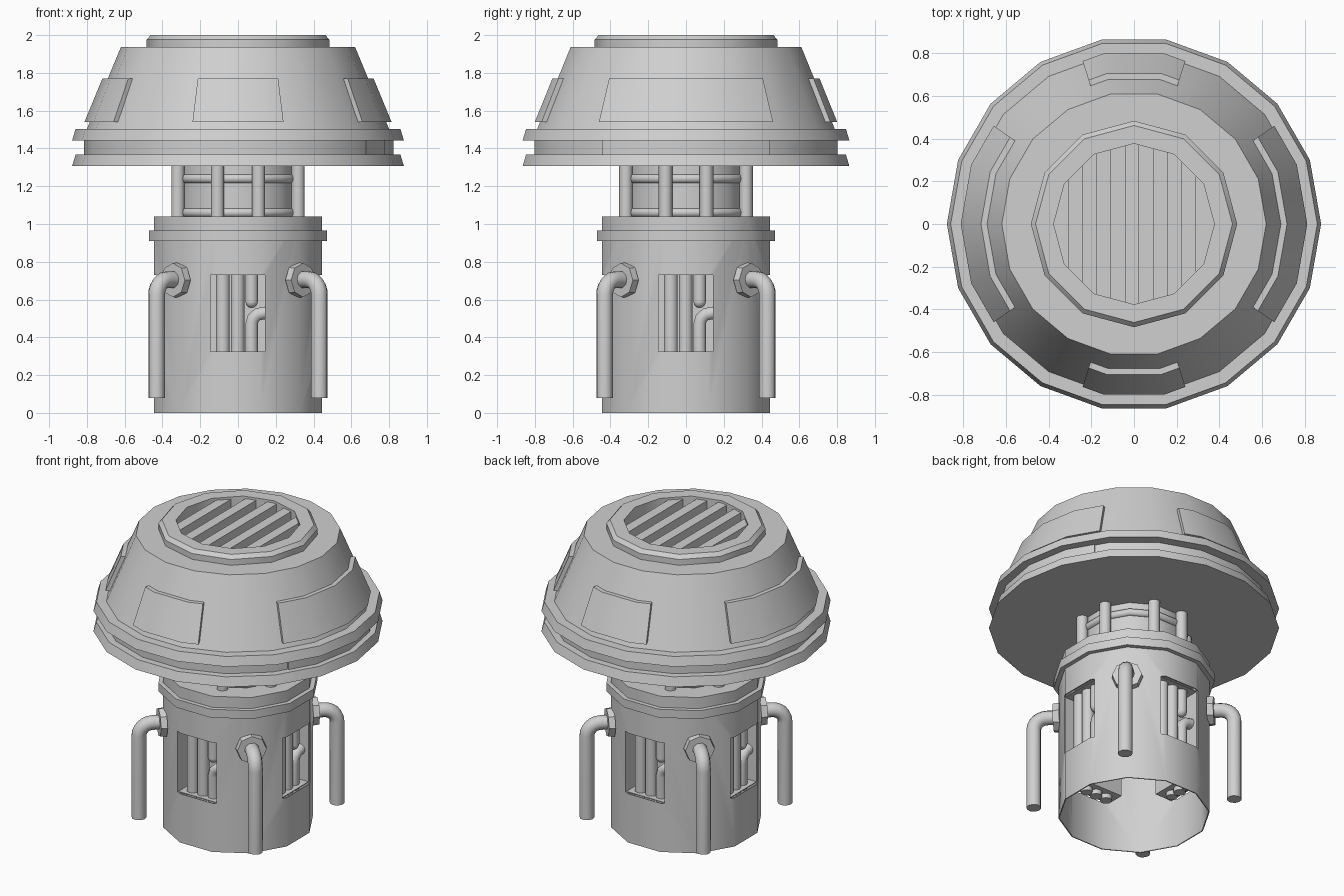
import bpy, bmesh, math
from mathutils import Vector, Matrix

if "Cube" in bpy.data.objects:
    bpy.data.objects.remove(bpy.data.objects["Cube"])

grey = bpy.data.materials.new("plain_grey")
grey.diffuse_color = (0.63, 0.63, 0.63, 1)
grey.use_nodes = True
grey.node_tree.nodes["Principled BSDF"].inputs["Base Color"].default_value = grey.diffuse_color


def finish(name, bm, angle=35):
    bmesh.ops.recalc_face_normals(bm, faces=bm.faces)
    me = bpy.data.meshes.new(name)
    bm.to_mesh(me)
    bm.free()
    ob = bpy.data.objects.new(name, me)
    bpy.context.collection.objects.link(ob)
    me.materials.append(grey)
    smooth(ob, angle)
    return ob


def smooth(ob, angle=35):
    bpy.ops.object.select_all(action='DESELECT')
    ob.select_set(True)
    bpy.context.view_layer.objects.active = ob
    bpy.ops.object.shade_smooth_by_angle(angle=math.radians(angle))


def skin(bm, rings, closed=False):
    """Join rings of points; end caps unless the rings form a loop."""
    vs = [[bm.verts.new(p) for p in r] for r in rings]
    n = len(vs[0])
    pairs = list(zip(vs, vs[1:])) + ([(vs[-1], vs[0])] if closed else [])
    for a, b in pairs:
        for i in range(n):
            j = (i + 1) % n
            bm.faces.new((a[i], a[j], b[j], b[i]))
    if not closed:
        bm.faces.new(vs[0])
        bm.faces.new(vs[-1])


def lathe(name, profile, n, closed=False, angle=35, start=0):
    bm = bmesh.new()
    ang = [math.radians(start) + math.tau * i / n for i in range(n)]
    skin(bm, [[(r * math.cos(a), r * math.sin(a), z) for a in ang] for r, z in profile], closed)
    return finish(name, bm, angle)


def tube(bm, path, r, n=10):
    """Sweep a round section along a planar path."""
    pts = [Vector(p) for p in path]
    normal = Vector((0, 1, 0))
    rings = []
    for i, p in enumerate(pts):
        t = (pts[min(i + 1, len(pts) - 1)] - pts[max(i - 1, 0)]).normalized()
        side = t.cross(normal).normalized()
        rings.append([p + r * (math.cos(math.tau * k / n) * normal + math.sin(math.tau * k / n) * side)
                      for k in range(n)])
    skin(bm, rings)


def box(bm, lo, hi):
    c = [(a + b) / 2 for a, b in zip(lo, hi)]
    s = [b - a for a, b in zip(lo, hi)]
    bmesh.ops.create_cube(bm, size=1, matrix=Matrix.Translation(c) @ Matrix.Diagonal((*s, 1)))


def turn(bm, deg):
    bmesh.ops.rotate(bm, verts=bm.verts, cent=(0, 0, 0), matrix=Matrix.Rotation(math.radians(deg), 3, 'Z'))


# hollow body, open at the bottom, with flats facing front, back and sides
body = lathe("body_shell", [(0.46, 0), (0.46, 1.04), (0.25, 1.04), (0.25, 1.03), (0.453, 1.03), (0.453, 0)],
             12, closed=True, start=15)

# window openings cut through the wall
bm = bmesh.new()
box(bm, (-0.145, -0.6, 0.325), (0.143, -0.30, 0.73))
base = bm.verts[:] + bm.edges[:] + bm.faces[:]
for k in (1, 2, 3):
    d = bmesh.ops.duplicate(bm, geom=base)
    bmesh.ops.rotate(bm, verts=[v for v in d["geom"] if isinstance(v, bmesh.types.BMVert)],
                     cent=(0, 0, 0), matrix=Matrix.Rotation(k * math.pi / 2, 3, 'Z'))
cutter = finish("window_cutter", bm)
cutter.hide_render = True
mod = body.modifiers.new("windows", 'BOOLEAN')
mod.operation, mod.solver, mod.object = 'DIFFERENCE', 'EXACT', cutter
bpy.context.view_layer.objects.active = body
bpy.ops.object.modifier_apply(modifier=mod.name)
bpy.data.objects.remove(cutter)
smooth(body)

lathe("body_collar", [(0.455, 0.91), (0.489, 0.91), (0.489, 0.966), (0.455, 0.966)], 12, closed=True, start=15)

# neck core, hoops and upright rods
lathe("neck_core", [(0.31, 1.03), (0.31, 1.32)], 12, start=15)
for z in (1.24, 1.06):
    lathe("neck_hoop", [(0.306 + 0.025 * math.cos(a * math.tau / 8), z + 0.025 * math.sin(a * math.tau / 8))
                        for a in range(8)], 12, closed=True, angle=50, start=15)
bm = bmesh.new()
for k in range(4):
    for s in (-18.8, 18.8):
        a = math.radians(90 * k + s)
        x, y = 0.336 * math.cos(a), 0.336 * math.sin(a)
        tube(bm, [(x, y, 1.03), (x, y, 1.32)], 0.036)
finish("neck_rods", bm, 50)

# window recess boxes with inner pipes
for k in range(4):
    bm = bmesh.new()
    box(bm, (-0.15, -0.30, 0.32), (0.148, -0.295, 0.735))
    box(bm, (-0.15, -0.42, 0.32), (0.148, -0.30, 0.325))
    box(bm, (-0.15, -0.42, 0.73), (0.148, -0.30, 0.735))
    box(bm, (-0.15, -0.42, 0.325), (-0.145, -0.30, 0.73))
    box(bm, (0.143, -0.42, 0.325), (0.148, -0.30, 0.73))
    turn(bm, 90 * k)
    finish("window_recess", bm)
    bm = bmesh.new()
    for x in (-0.08, -0.002):
        tube(bm, [(x, -0.36, 0.29), (x, -0.36, 0.733)], 0.038)
    tube(bm, [(0.072, -0.36, 0.733), (0.072, -0.36, 0.59)], 0.035)
    bmesh.ops.create_uvsphere(bm, u_segments=10, v_segments=6, radius=0.035,
                              matrix=Matrix.Translation((0.072, -0.36, 0.59)))
    tube(bm, [(0.072, -0.36, 0.29), (0.072, -0.36, 0.47), (0.08, -0.36, 0.50),
              (0.105, -0.36, 0.522), (0.147, -0.36, 0.53)], 0.035)
    turn(bm, 90 * k)
    finish("window_pipes", bm, 50)

# bent outer pipes with eight-sided flanges on the diagonals
bend = [(0.529 + 0.08 * math.sin(a), 0, 0.625 + 0.08 * math.cos(a))
        for a in (i * math.pi / 12 for i in range(7))]
for k in range(4):
    bm = bmesh.new()
    tube(bm, [(0.44, 0, 0.705)] + bend + [(0.609, 0, 0.08)], 0.045)
    turn(bm, 45 + 90 * k)
    finish("outer_pipe", bm, 50)
    bm = bmesh.new()
    bmesh.ops.create_cone(bm, cap_ends=True, segments=8, radius1=0.094, radius2=0.09, depth=0.04,
                          matrix=Matrix.Translation((0.468, 0, 0.703)) @ Matrix.Rotation(math.pi / 2, 4, 'Y'))
    turn(bm, 45 + 90 * k)
    finish("pipe_flange", bm)

# cap with a double rim and a well in the top
lathe("cap", [(0.878, 1.307), (0.86, 1.367), (0.815, 1.367), (0.815, 1.443), (0.878, 1.443), (0.86, 1.503),
              (0.80, 1.503), (0.62, 1.937), (0.43, 1.937), (0.43, 1.86)], 18)


def facet(r, deg):
    """Point on the eighteen-sided outline at a given angle."""
    off = math.radians((deg % 20) - 10)
    q = r * math.cos(math.radians(10)) / math.cos(off)
    return q * math.cos(math.radians(deg)), q * math.sin(math.radians(deg))


def plate(name, mid, half, r0, z0, r1, z1, out):
    cuts = [mid - half] + [a for a in range(-180, 400, 20) if mid - half < a < mid + half] + [mid + half]
    bm = bmesh.new()
    skin(bm, [[(*facet(r, a), z) for r, z in ((r0 - 0.01, z0), (r0 + out, z0), (r1 + out, z1), (r1 - 0.01, z1))]
              for a in cuts])
    finish(name, bm)


# raised plates on the slope, wide at the sides and narrow front and back
for mid, half in ((0, 35), (90, 17.5), (180, 35), (270, 17.5)):
    plate("cap_plate", mid, half, 0.785, 1.54, 0.690, 1.77, 0.028)
plate("rim_band_plate", 0, 33, 0.815, 1.367, 0.815, 1.443, 0.009)

# vent ring with slats running across the well
lathe("vent_ring", [(0.484, 1.93), (0.484, 1.976), (0.462, 2.0), (0.377, 2.0), (0.377, 1.85), (0.44, 1.85),
                    (0.44, 1.93)], 12, closed=True)
bm = bmesh.new()
for i in range(5):
    x = -0.275 + i * 0.133
    h = 0.385 * math.cos(math.asin(abs(x) / 0.39))
    box(bm, (x - 0.033, -h, 1.855), (x + 0.033, h, 1.985))
finish("vent_slats", bm)
